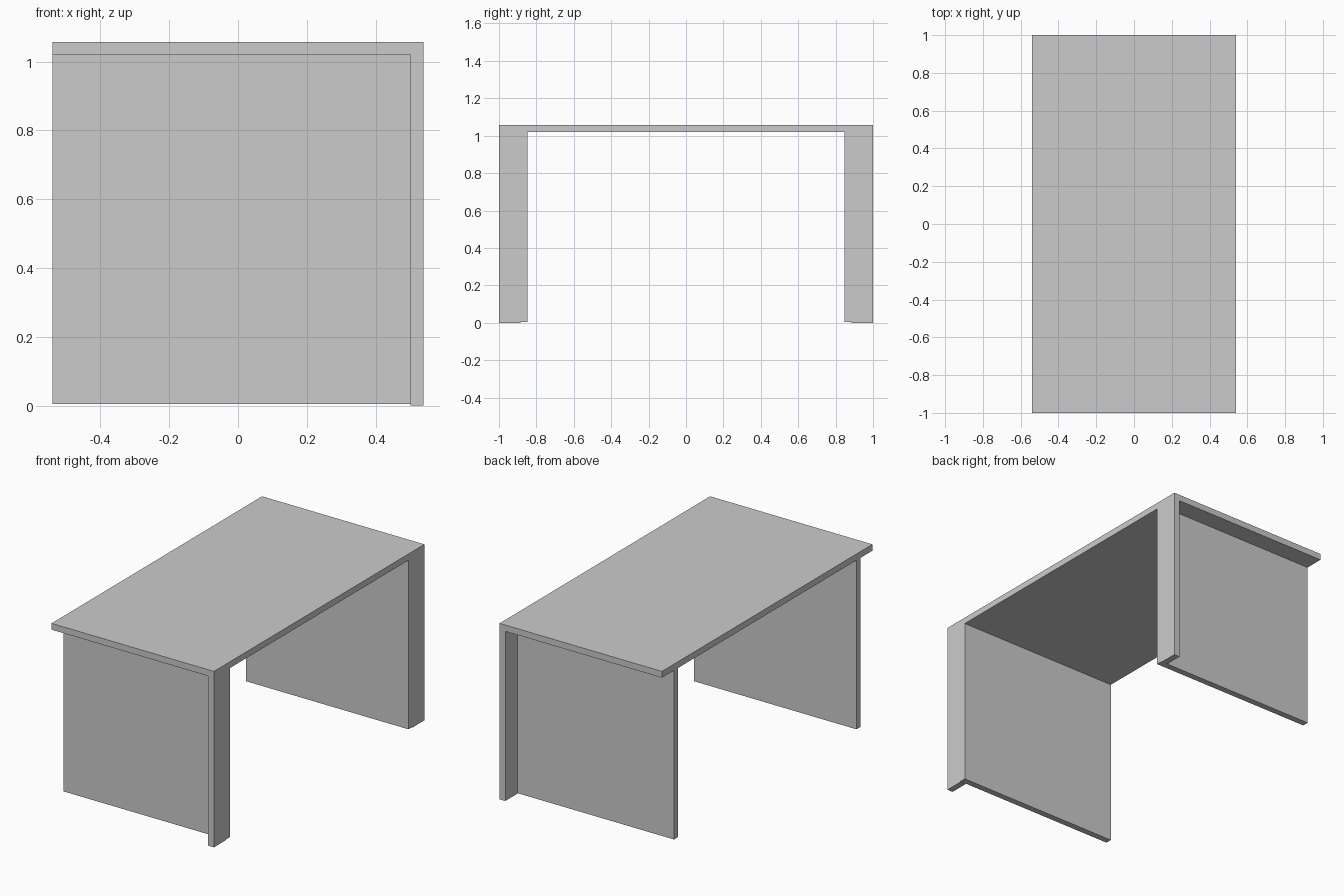
import bpy
import bmesh

default = bpy.data.objects.get("Cube")
if default:
    bpy.data.objects.remove(default, do_unlink=True)

HALF_X, HALF_Y, HEIGHT = 0.54, 1.0, 1.058
BOARD = 0.038                      # board thickness
UNDERSIDE = HEIGHT - BOARD
PANEL_IN, PANEL_OUT = 0.848, 0.886  # side panel, distance from the middle

grey = bpy.data.materials.new("plain grey")
grey.use_nodes = True
colour = (0.6, 0.6, 0.6, 1)
grey.diffuse_color = colour
grey.node_tree.nodes["Principled BSDF"].inputs["Base Color"].default_value = colour


def board(name, x, y, z):
    """Box spanning the given (low, high) ranges."""
    bm = bmesh.new()
    bmesh.ops.create_cube(bm, size=1)
    for v in bm.verts:
        v.co = [r[0] if c < 0 else r[1] for c, r in zip(v.co, (x, y, z))]
    mesh = bpy.data.meshes.new(name)
    bm.to_mesh(mesh)
    bm.free()
    mesh.materials.append(grey)
    obj = bpy.data.objects.new(name, mesh)
    bpy.context.collection.objects.link(obj)
    return obj


# Table top
board("table_top", (-HALF_X, HALF_X), (-HALF_Y, HALF_Y), (UNDERSIDE, HEIGHT))

# Side panels and the narrow upright boards at their ends
for side, sign in (("front", -1), ("back", 1)):
    inner, outer, edge = (sign * d for d in (PANEL_IN, PANEL_OUT, HALF_Y))
    board(side + "_side_panel", (-HALF_X, HALF_X),
          sorted((inner, outer)), (0.004, UNDERSIDE))
    board(side + "_upright", (HALF_X - BOARD, HALF_X),
          sorted((outer, edge)), (0, UNDERSIDE))
